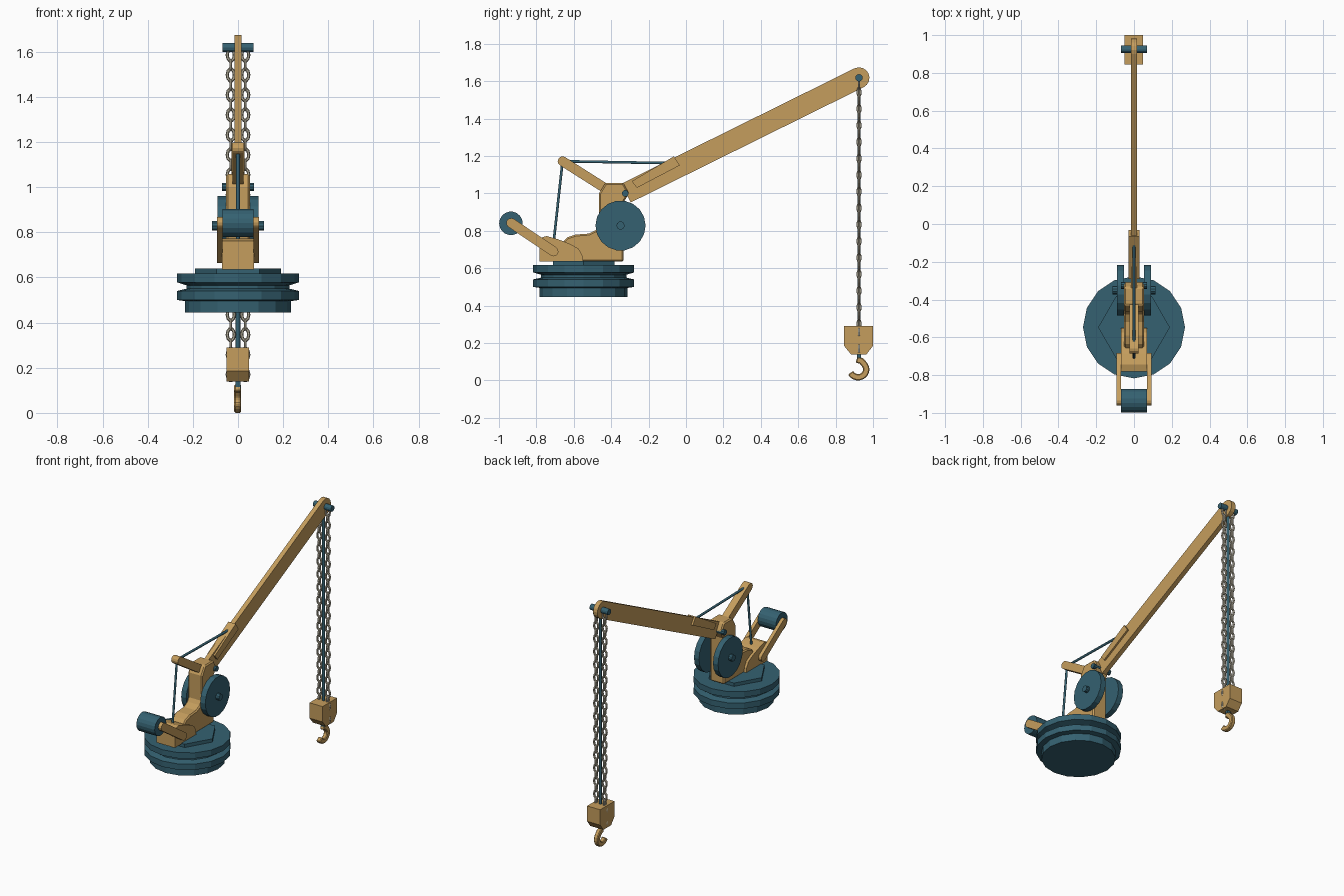
import bpy, bmesh
from math import pi, sin, cos, radians, hypot, atan2

if "Cube" in bpy.data.objects:
    bpy.data.objects.remove(bpy.data.objects["Cube"])


def material(name, rgb):
    m = bpy.data.materials.new(name)
    m.diffuse_color = (*rgb, 1)
    m.use_nodes = True
    m.node_tree.nodes["Principled BSDF"].inputs["Base Color"].default_value = m.diffuse_color
    return m


GOLD = material("ochre_paint", (0.56, 0.34, 0.11))
TEAL = material("teal_paint", (0.035, 0.12, 0.165))
STEEL = material("chain_steel", (0.48, 0.44, 0.34))


def finish(name, bm, mat, bevel=0):
    bmesh.ops.recalc_face_normals(bm, faces=bm.faces)
    me = bpy.data.meshes.new(name)
    bm.to_mesh(me)
    bm.free()
    me.materials.append(mat)
    ob = bpy.data.objects.new(name, me)
    bpy.context.collection.objects.link(ob)
    if bevel:
        mod = ob.modifiers.new("bevel", 'BEVEL')
        mod.width, mod.segments, mod.limit_method = bevel, 1, 'ANGLE'
        mod.angle_limit = radians(50)
    return ob


def prism(name, pts, x0, x1, mat, bevel=0):
    """Extrude a (y, z) outline across x."""
    bm = bmesh.new()
    a = [bm.verts.new((x0, y, z)) for y, z in pts]
    b = [bm.verts.new((x1, y, z)) for y, z in pts]
    bm.faces.new(a)
    bm.faces.new(b[::-1])
    for i in range(len(pts)):
        j = (i + 1) % len(pts)
        bm.faces.new((a[i], b[i], b[j], a[j]))
    return finish(name, bm, mat, bevel)


def disc(cy, cz, r, n):
    return [(cy + r * cos(2 * pi * i / n), cz + r * sin(2 * pi * i / n)) for i in range(n)]


def bar(p, q, r, round_p=True, round_q=True, n=6):
    """Outline of a bar from p to q with optional round ends."""
    t = atan2(q[1] - p[1], q[0] - p[0])
    pts = []
    for c, start, rounded in ((q, t - pi / 2, round_q), (p, t + pi / 2, round_p)):
        for i in range(n + 1) if rounded else (0, n):
            a = start + pi * i / n
            pts.append((c[0] + r * cos(a), c[1] + r * sin(a)))
    return pts


def lathe(name, profile, cy, n, mat):
    bm = bmesh.new()
    rings = [[bm.verts.new((r * cos(2 * pi * i / n), cy + r * sin(2 * pi * i / n), z))
              for i in range(n)] for r, z in profile]
    for a, b in zip(rings, rings[1:]):
        for i in range(n):
            j = (i + 1) % n
            bm.faces.new((a[i], a[j], b[j], b[i]))
    bm.faces.new(rings[0])
    bm.faces.new(rings[-1])
    return finish(name, bm, mat)


def cable(name, path, r, mat):
    cu = bpy.data.curves.new(name, 'CURVE')
    cu.dimensions = '3D'
    cu.bevel_depth, cu.bevel_resolution, cu.use_fill_caps = r, 1, True
    sp = cu.splines.new('POLY')
    sp.points.add(len(path) - 1)
    for pt, co in zip(sp.points, path):
        pt.co = (*co, 1)
    cu.materials.append(mat)
    ob = bpy.data.objects.new(name, cu)
    bpy.context.collection.objects.link(ob)


# Turntable base with groove, and hexagonal plate on top
lathe("turntable_base", [(.235, .445), (.235, .495), (.27, .5), (.27, .54), (.228, .55),
                         (.228, .565), (.27, .578), (.27, .617)], -.547, 16, TEAL)
lathe("hex_plate", [(.19, .61), (.19, .64)], -.547, 6, TEAL)

# Body: tower sweeping back, and wider rear block
prism("tower", [(-.335, .635), (-.335, .95), (-.305, 1.0), (-.335, 1.057), (-.43, 1.057),
                (-.465, 1.0), (-.465, .83), (-.48, .805), (-.52, .785), (-.59, .78),
                (-.635, .765), (-.67, .73), (-.68, .635)], -.053, .053, GOLD, .008)
prism("rear_block", [(-.55, .635), (-.555, .67), (-.575, .705), (-.62, .73), (-.685, .755),
                     (-.745, .772), (-.782, .762), (-.782, .635)], -.07, .07, GOLD)

# Side wheels with hubs, winch arms
for side, s in (("left", -1), ("right", 1)):
    prism(side + "_wheel", disc(-.35, .828, .134, 18), s * .053, s * .091, TEAL)
    prism(side + "_wheel_hub", disc(-.35, .828, .022, 10), s * .085, s * .115, TEAL)
    prism(side + "_winch_arm", bar((-.935, .842), (-.708, .69), .026), s * .068, s * .092, GOLD)

# Winch drum and pins
prism("winch_drum", disc(-.936, .84, .063, 18), -.069, .069, TEAL)
prism("boom_pivot_pin", disc(-.325, 1.0, .018, 10), -.07, .07, TEAL)
prism("boom_tip_pin", disc(.925, 1.618, .02, 12), -.068, .068, TEAL)

# Boom, boom sleeve and rear mast strut
prism("boom", bar((-.32, 1.002), (.925, 1.618), .056, round_p=False, n=8), -.016, .016, GOLD)
prism("boom_sleeve", [(-.29, 1.065), (-.065, 1.198), (-.033, 1.15), (-.262, 1.03)],
      -.028, .028, GOLD)
prism("mast_strut", bar((-.66, 1.172), (-.42, 1.02), .026), -.025, .025, GOLD)

# Tension cables and hoist cable
cable("mast_cable_rear", [(0, -.66, 1.172), (0, -.708, .735)], .008, TEAL)
cable("mast_cable_front", [(0, -.66, 1.172), (0, -.09, 1.162)], .008, TEAL)
cable("hoist_cable", [(0, .925, 1.61), (0, .925, .25)], .01, TEAL)


# Chains: wide face-on links joined by narrow links turned sideways
def link(bm, cx, cz, hw, hh, wire, turned, n=10, m=6):
    rings = []
    for i in range(n):
        a = 2 * pi * i / n
        ring = []
        for k in range(m):
            b = 2 * pi * k / m
            u = (hw - wire + wire * cos(b)) * cos(a)
            w = (hh - wire + wire * cos(b)) * sin(a)
            v = wire * sin(b)
            ring.append(bm.verts.new((cx + (v if turned else u), .925 + (u if turned else v),
                                      cz + w)))
        rings.append(ring)
    for i in range(n):
        p, q = rings[i], rings[(i + 1) % n]
        for k in range(m):
            bm.faces.new((p[k], q[k], q[(k + 1) % m], p[(k + 1) % m]))


for side, s in (("left", -1), ("right", 1)):
    bm = bmesh.new()
    count, low, high = 33, .17, 1.585
    for i in range(count):
        z = low + (high - low) * i / (count - 1)
        if i % 2:
            link(bm, s * .032, z, .014, .03, .007, True)
        else:
            link(bm, s * .032, z, .023, .034, .0075, False)
    finish(side + "_chain", bm, STEEL)

# Hook block
prism("hook_block", [(.845, .29), (1.0, .29), (1.0, .185), (.965, .14), (.882, .14),
                     (.845, .185)], -.051, .048, GOLD)
prism("hook_shank", bar((.924, .15), (.924, .1), .011, False, False), -.011, .011, TEAL)

# Hook: thick outline offset from a bent centre line
path = [(.912, .112), (.938, .104)]
path += [(.92 + .044 * cos(radians(a)), .059 + .042 * sin(radians(a)))
         for a in range(35, -156, -19)]
outer, inner = [], []
for i, (y, z) in enumerate(path):
    y0, z0 = path[max(i - 1, 0)]
    y1, z1 = path[min(i + 1, len(path) - 1)]
    d = hypot(y1 - y0, z1 - z0)
    ny, nz = -(z1 - z0) / d * .017, (y1 - y0) / d * .017
    outer.append((y + ny, z + nz))
    inner.append((y - ny, z - nz))
prism("hook", outer + inner[::-1], -.017, .013, GOLD, .005)
